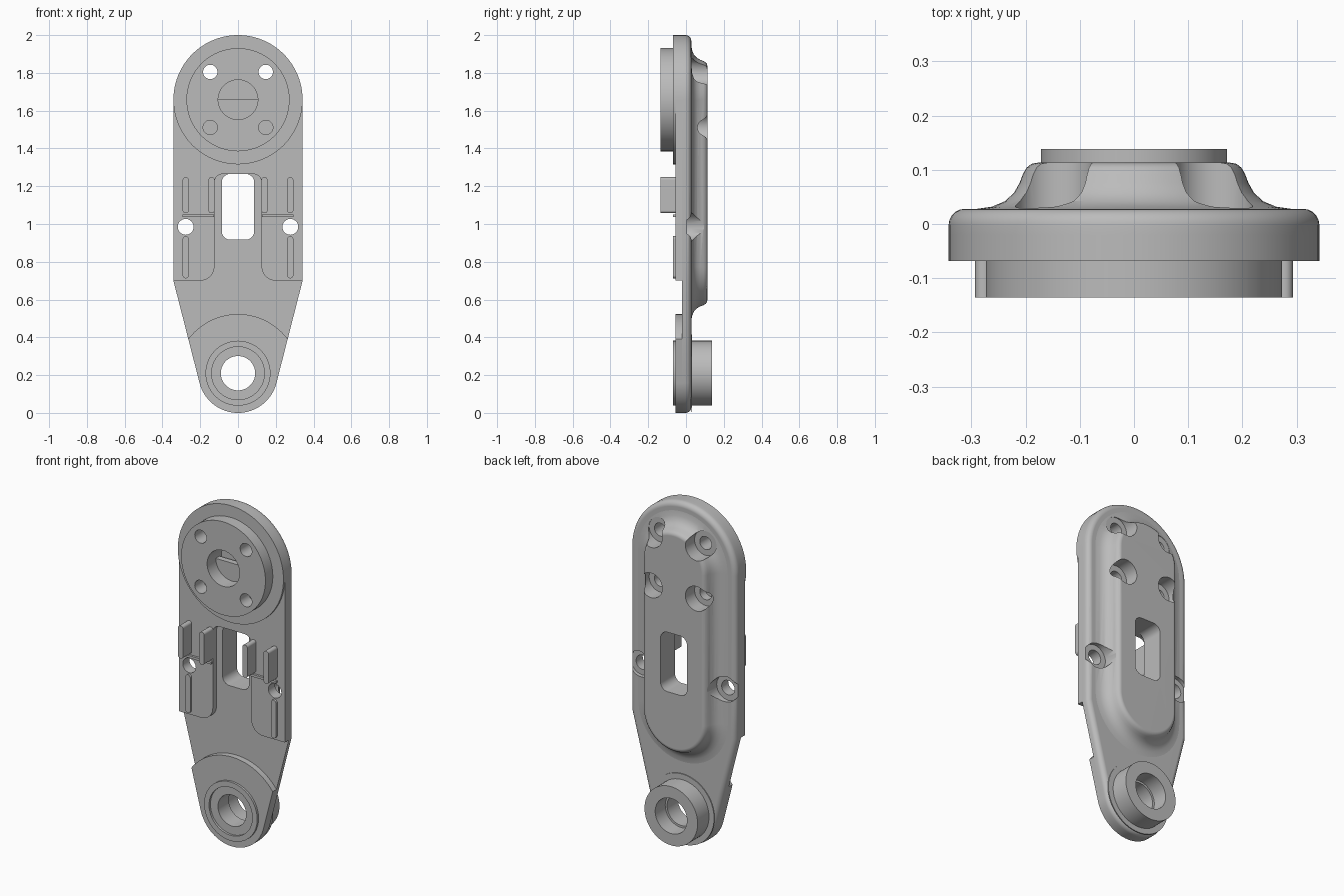
import bpy, bmesh
from math import sin, cos, pi, radians, atan2, acos, hypot
from mathutils import Vector

if "Cube" in bpy.data.objects:
    bpy.data.objects.remove(bpy.data.objects["Cube"], do_unlink=True)

metal = bpy.data.materials.new("plain_grey")
metal.use_nodes = True
GREY = (0.5, 0.5, 0.5, 1)
metal.diffuse_color = GREY
metal.node_tree.nodes["Principled BSDF"].inputs["Base Color"].default_value = GREY

HEAD_Z, LUG_Z, R_HEAD, R_LUG = 1.658, 0.21, 0.342, 0.21
FRONT, BACK, PAD, RIM = -0.02, 0.028, -0.055, -0.068


# Outlines in the x-z plane
def arc(cx, cz, r, a0, a1, n=24):
    angles = [radians(a0 + (a1 - a0) * i / n) for i in range(n + 1)]
    return [(cx + r * cos(a), cz + r * sin(a)) for a in angles]


def circle(cx, cz, r, n=64):
    return arc(cx, cz, r, 0, 360, n)[:-1]


def stadium(cx, r, z0, z1, n=32):
    return arc(cx, z1, r, 0, 180, n) + arc(cx, z0, r, 180, 360, n)


def rounded_rect(x0, x1, z0, z1, r):
    return (arc(x1 - r, z1 - r, r, 0, 90, 8) + arc(x0 + r, z1 - r, r, 90, 180, 8)
            + arc(x0 + r, z0 + r, r, 180, 270, 8) + arc(x1 - r, z0 + r, r, 270, 360, 8))


def inset(pts, d):
    result = []
    for i, p in enumerate(pts):
        p, a, b = Vector(p), Vector(pts[i - 1]), Vector(pts[(i + 1) % len(pts)])
        u, v = (p - a).normalized(), (b - p).normalized()
        n1, n2 = Vector((-u.y, u.x)), Vector((-v.y, v.x))
        result.append(tuple(p + (n1 + n2) * (d / (1 + n1.dot(n2)))))
    return result


# Solids lofted along y
def loft(name, rings):
    bm = bmesh.new()
    loops = [[bm.verts.new((x, y, z)) for x, z in pts] for y, pts in rings]
    for a, b in zip(loops, loops[1:]):
        for i in range(len(a)):
            j = (i + 1) % len(a)
            bm.faces.new((a[i], a[j], b[j], b[i]))
    bm.faces.new(loops[0][::-1])
    bm.faces.new(loops[-1])
    bmesh.ops.recalc_face_normals(bm, faces=bm.faces)
    mesh = bpy.data.meshes.new(name)
    bm.to_mesh(mesh)
    bm.free()
    mesh.materials.append(metal)
    obj = bpy.data.objects.new(name, mesh)
    bpy.context.collection.objects.link(obj)
    return obj


def prism(name, pts, y0, y1):
    return loft(name, [(y0, pts), (y1, pts)])


def activate(obj):
    bpy.ops.object.select_all(action='DESELECT')
    obj.select_set(True)
    bpy.context.view_layer.objects.active = obj


def carve(targets, pts, y0=-0.5, y1=0.5, operation='DIFFERENCE'):
    cutter = prism("cutter", pts, y0, y1)
    cutter.hide_render = True
    for obj in targets:
        activate(obj)
        mod = obj.modifiers.new("carve", 'BOOLEAN')
        mod.operation, mod.solver, mod.object = operation, 'EXACT', cutter
        bpy.ops.object.modifier_apply(modifier=mod.name)
    bpy.data.objects.remove(cutter, do_unlink=True)


# Arm plate with a rounded rear edge
corner = (R_HEAD, 0.70)
dz = corner[1] - LUG_Z
tangent = (atan2(dz, corner[0]) - acos(R_LUG / hypot(corner[0], dz))) * 180 / pi
outline = (arc(0, HEAD_Z, R_HEAD, 0, 180, 48) + [(-R_HEAD, corner[1])]
           + arc(0, LUG_Z, R_LUG, -180 - tangent, tangent - 360 + 360, 32) + [corner])
ROUND = 0.03
rings = [(FRONT, outline)]
for k in range(6):
    a = k / 5 * pi / 2
    rings.append((BACK - ROUND + ROUND * sin(a), inset(outline, ROUND * (1 - cos(a)))))
plate = loft("arm_plate", rings)

# Raised rear housing with flared foot
flare = [(0.29, 0), (0.262, 0.004), (0.238, 0.014), (0.221, 0.03), (0.211, 0.048),
         (0.205, 0.064), (0.198, 0.076), (0.189, 0.083), (0.178, 0.085)]
housing = loft("rear_housing", [(BACK + h, stadium(0, r, 0.775, HEAD_Z)) for r, h in flare])

# Front head disc and boss
head = prism("head_disc", circle(0, HEAD_Z, R_HEAD, 96), RIM, FRONT)
boss = prism("head_boss", circle(0, HEAD_Z, 0.273, 96), -0.136, RIM)

# Front pad with open centre recess
half = ([(R_HEAD, HEAD_Z), corner] + arc(0.2, 0.775, 0.075, 270, 180, 10)
        + arc(0.08, 1.22, 0.045, 0, 90, 8))
pad = prism("front_pad", half + [(-x, z) for x, z in reversed(half)], PAD, FRONT)

# Lower lug
lug_front = prism("lug_front", outline, PAD, FRONT)
carve([lug_front], circle(0, 0.195, 0.328, 96), operation='INTERSECT')
lug_ring = prism("lug_ring", circle(0, LUG_Z, 0.172), RIM, PAD)
lug_step = prism("lug_rear_step", circle(0, LUG_Z, 0.205), BACK, BACK + 0.005)
lug_boss = prism("lug_rear_boss", circle(0, LUG_Z, 0.172), BACK, 0.138)
lug = [lug_front, lug_ring, lug_step, lug_boss]

parts = [plate, housing, head, boss, pad] + lug

# Upright tabs, low ribs and cross ridges on each side
for s, side in ((1, "left"), (-1, "right")):
    for x, place in ((0.14, "inner"), (0.277, "outer")):
        parts.append(prism(f"{side}_{place}_tab", rounded_rect(
            s * x - 0.016, s * x + 0.016, 1.057, 1.248, 0.015), -0.136, PAD))
    parts.append(prism(f"{side}_rib", stadium(s * 0.277, 0.016, 0.728, 0.92, 12), RIM, PAD))
    parts.append(prism(f"{side}_ridge", rounded_rect(
        s * 0.21 - 0.083, s * 0.21 + 0.083, 1.036, 1.05, 0.002), RIM, PAD))

# Window, screw holes and their rear pockets
carve([plate, housing], rounded_rect(-0.086, 0.086, 0.917, 1.265, 0.045))
for s in (1, -1):
    for t in (1, -1):
        x, z = s * 0.147, HEAD_Z + t * 0.147
        carve([boss, head, plate, housing], circle(x, z, 0.038, 32))
        carve([housing], circle(x, z, 0.072, 48), 0.0)
    x, z = s * 0.277, 0.985
    carve([pad, plate, housing], circle(x, z, 0.042, 32))
    carve([plate, housing], circle(x, z, 0.074, 48), 0.006)

# Head bore and stepped lug bore
carve([boss, head, plate], circle(0, HEAD_Z, 0.105), -0.5, -0.005)
carve(lug + [plate], circle(0, LUG_Z, 0.091))
carve([lug_ring], circle(0, LUG_Z, 0.14))
carve([lug_boss], circle(0, LUG_Z, 0.103), 0.045)

# Smooth curved walls, crisp edges
for obj in parts:
    activate(obj)
    bpy.ops.object.shade_smooth_by_angle(angle=radians(28))
    obj.modifiers.new("even_shading", 'WEIGHTED_NORMAL').keep_sharp = True
